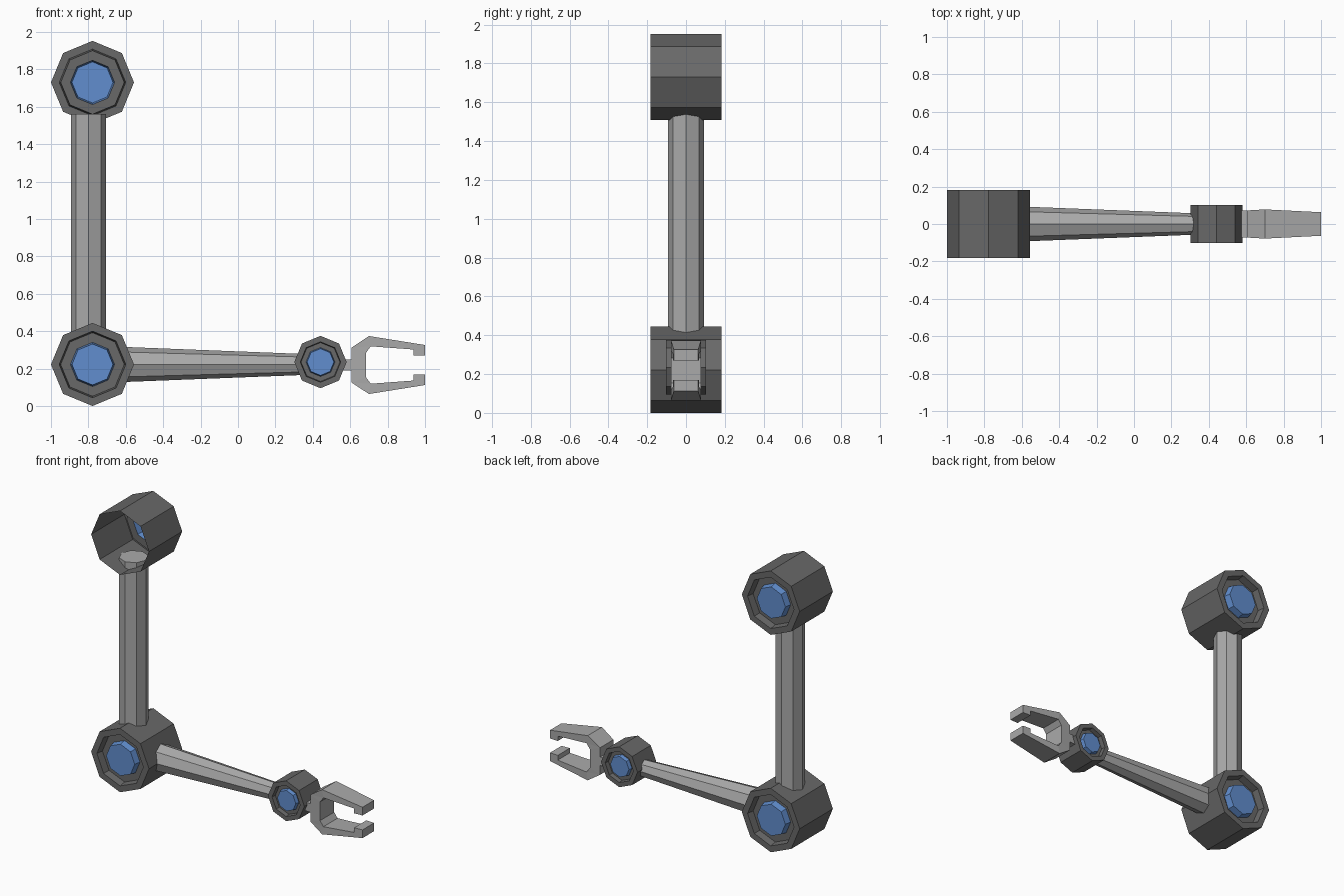
import bpy, bmesh, math
from mathutils import Vector

if "Cube" in bpy.data.objects:
    bpy.data.objects.remove(bpy.data.objects["Cube"])


def material(name, rgb):
    m = bpy.data.materials.new(name)
    m.diffuse_color = (*rgb, 1)
    m.use_nodes = True
    m.node_tree.nodes["Principled BSDF"].inputs["Base Color"].default_value = m.diffuse_color
    return m


DARK = material("dark grey housing", (0.14, 0.14, 0.14))
LIGHT = material("light grey metal", (0.40, 0.40, 0.40))
BLUE = material("blue cap", (0.12, 0.27, 0.62))


def finish(name, bm, mats):
    me = bpy.data.meshes.new(name)
    bm.to_mesh(me)
    bm.free()
    for m in mats:
        me.materials.append(m)
    ob = bpy.data.objects.new(name, me)
    bpy.context.collection.objects.link(ob)
    return ob


def loft(bm, rings, faces_mat=None):
    """Bridge equal rings of points; returns the vertex rings."""
    loops = [[bm.verts.new(p) for p in ring] for ring in rings]
    for k, (a, b) in enumerate(zip(loops, loops[1:])):
        n = len(a)
        for i in range(n):
            f = bm.faces.new((a[i], a[(i + 1) % n], b[(i + 1) % n], b[i]))
            f.material_index = faces_mat[k] if faces_mat else 0
    return loops


def octagon(centre, r, axis):
    c = Vector(centre)
    u, v = {"x": ((0, 1, 0), (0, 0, 1)), "y": ((0, 0, 1), (1, 0, 0)),
            "z": ((1, 0, 0), (0, 1, 0))}[axis]
    return [c + r * (math.cos(i * math.pi / 4) * Vector(u) + math.sin(i * math.pi / 4) * Vector(v))
            for i in range(8)]


# Octagonal joint: rim, recess and raised blue cap on each closed side
def joint(name, x, z, r, depth, rim, floor, cap, recess, front_open=False):
    side = [(r, depth), (rim, depth), (floor, depth - recess), (cap, depth - recess),
            (cap * 0.93, depth - 0.004)]
    back_mats = [0, 0, 0, 1]
    if front_open:
        prof, mats = [(r, -depth)] + side, [0] + back_mats
    else:
        prof = [(a, -y) for a, y in reversed(side)] + side
        mats = back_mats[::-1] + [0] + back_mats
    bm = bmesh.new()
    loops = loft(bm, [octagon((x, y, z), a, "y") for a, y in prof], mats)
    bm.faces.new(loops[-1]).material_index = 1
    if not front_open:
        bm.faces.new(loops[0][::-1]).material_index = 1
    bmesh.ops.recalc_face_normals(bm, faces=bm.faces)
    return finish(name, bm, [DARK, BLUE])


# Straight or tapered octagonal arm
def arm(name, p0, r0, p1, r1, axis):
    bm = bmesh.new()
    loops = loft(bm, [octagon(p0, r0, axis), octagon(p1, r1, axis)])
    bm.faces.new(loops[0][::-1])
    bm.faces.new(loops[-1])
    bmesh.ops.recalc_face_normals(bm, faces=bm.faces)
    return finish(name, bm, [LIGHT])


X, Z = -0.778, 0.222
joint("shoulder_joint", X, 1.73, 0.222, 0.182, 0.178, 0.170, 0.118, 0.05, front_open=True)
joint("elbow_joint", X, Z, 0.222, 0.182, 0.178, 0.170, 0.118, 0.05)
joint("wrist_joint", 0.441, 0.235, 0.14, 0.102, 0.108, 0.104, 0.077, 0.03)

arm("upper_arm", (-0.80, 0, 0.39), 0.094, (-0.80, 0, 1.56), 0.094, "z")
arm("forearm", (-0.615, 0, Z), 0.094, (0.33, 0, Z), 0.057, "x")

# Gripper claw: upper half profile (x, height above axis), mirrored below
outer = [(0.56, 0.03), (0.608, 0.03), (0.608, 0.094), (0.70, 0.155), (1.0, 0.107)]
inner = [(1.0, 0.05), (0.938, 0.05), (0.938, 0.083), (0.71, 0.10), (0.684, 0.065)]
half = outer + inner
profile = half + [(x, -h) for x, h in reversed(half)]


def half_width(x):
    return 0.070 + (x - 0.56) * 0.057 if x <= 0.70 else 0.078 - (x - 0.70) * 0.05


bm = bmesh.new()
loops = loft(bm, [[(x, s * half_width(x), Z - 0.003 + h) for x, h in profile] for s in (-1, 1)])
bm.faces.new(loops[0][::-1])
bm.faces.new(loops[1])
bmesh.ops.recalc_face_normals(bm, faces=bm.faces)
bmesh.ops.triangulate(bm, faces=[f for f in bm.faces if len(f.verts) > 4])
finish("gripper_claw", bm, [LIGHT])
